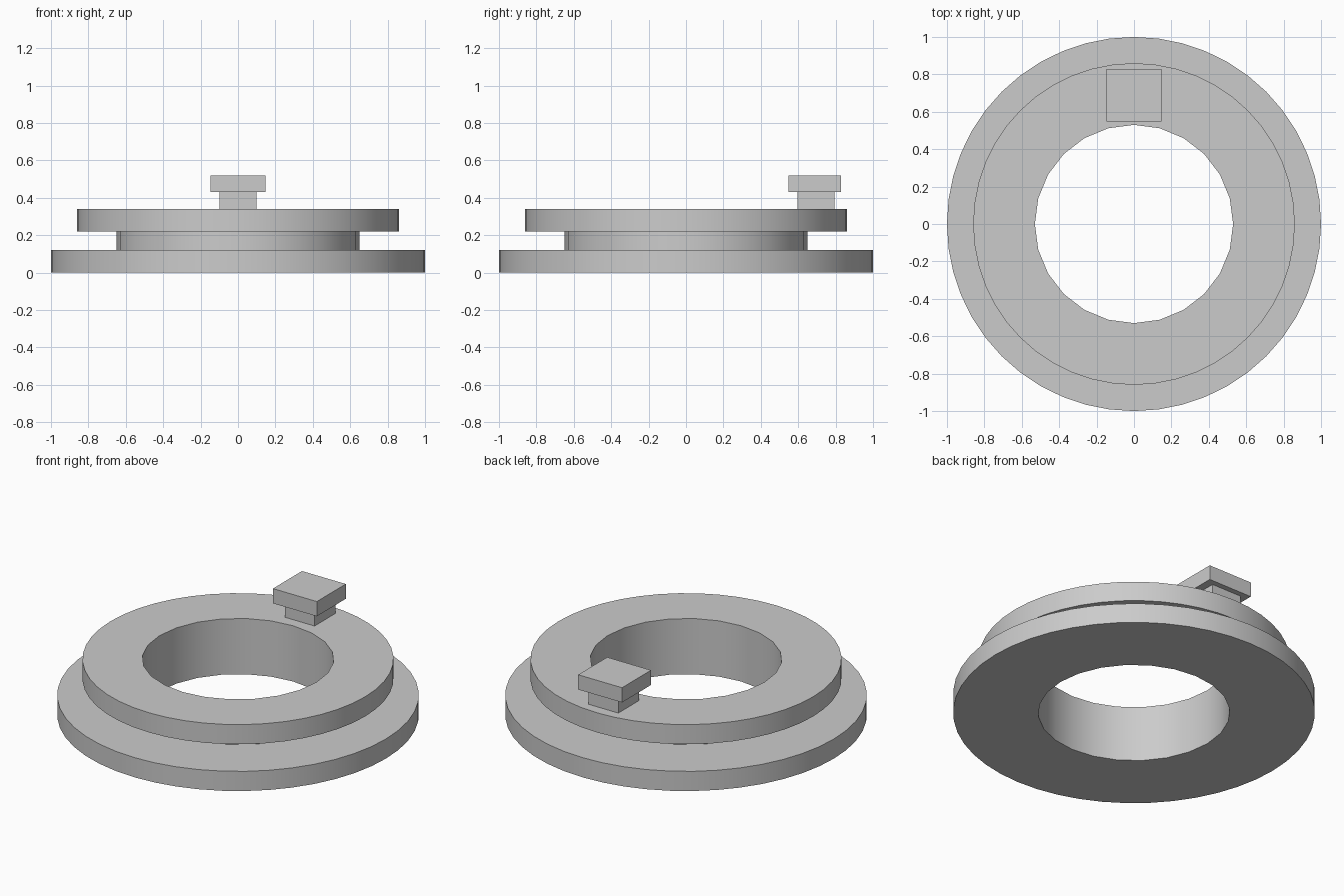
import bpy
import bmesh
from mathutils import Matrix, Vector
from math import radians

cube = bpy.data.objects.get("Cube")
if cube:
    bpy.data.objects.remove(cube, do_unlink=True)

GREY = (0.6, 0.6, 0.6, 1.0)
grey = bpy.data.materials.new("plain grey")
grey.use_nodes = True
grey.diffuse_color = GREY
grey.node_tree.nodes["Principled BSDF"].inputs["Base Color"].default_value = GREY

HOLE_RADIUS = 0.53
HOLE_SIDES = 24


def finish(name, bm):
    """Turn a bmesh into a named, coloured object."""
    bmesh.ops.recalc_face_normals(bm, faces=bm.faces)
    mesh = bpy.data.meshes.new(name)
    bm.to_mesh(mesh)
    bm.free()
    mesh.materials.append(grey)
    obj = bpy.data.objects.new(name, mesh)
    bpy.context.collection.objects.link(obj)
    return obj


def ring(name, radius, sides, bottom, top):
    """Flat washer with the shared centre hole, extruded upward."""
    bm = bmesh.new()
    place = Matrix.Translation((0, 0, bottom))
    for r, n in ((radius, sides), (HOLE_RADIUS, HOLE_SIDES)):
        bmesh.ops.create_circle(bm, radius=r, segments=n, matrix=place)
    bmesh.ops.triangle_fill(bm, edges=bm.edges[:], use_beauty=True,
                            normal=Vector((0, 0, 1)))
    # Keep only faces outside the hole
    inside = [f for f in bm.faces
              if all(v.co.xy.length < HOLE_RADIUS + 0.01 for v in f.verts)]
    bmesh.ops.delete(bm, geom=inside, context="FACES_ONLY")
    base = bm.faces[:]
    result = bmesh.ops.extrude_face_region(bm, geom=base, use_keep_orig=True)
    raised = [g for g in result["geom"] if isinstance(g, bmesh.types.BMVert)]
    bmesh.ops.translate(bm, verts=raised, vec=(0, 0, top - bottom))
    obj = finish(name, bm)
    bpy.ops.object.select_all(action="DESELECT")
    obj.select_set(True)
    bpy.context.view_layer.objects.active = obj
    bpy.ops.object.shade_smooth_by_angle(angle=radians(30))


def block(name, low, high):
    """Box between two opposite corners."""
    low, high = Vector(low), Vector(high)
    bm = bmesh.new()
    bmesh.ops.create_cube(bm, size=1)
    bmesh.ops.scale(bm, verts=bm.verts, vec=high - low)
    bmesh.ops.translate(bm, verts=bm.verts, vec=(low + high) / 2)
    finish(name, bm)


# Stacked rings: wide base, recessed neck, upper flange
ring("base_flange", 1.0, 48, 0.0, 0.12)
ring("neck", 0.65, 24, 0.12, 0.22)
ring("upper_flange", 0.86, 48, 0.22, 0.34)

# Square stud at the back of the upper flange
block("stud_post", (-0.10, 0.595, 0.34), (0.10, 0.795, 0.43))
block("stud_cap", (-0.148, 0.548, 0.43), (0.148, 0.828, 0.52))
